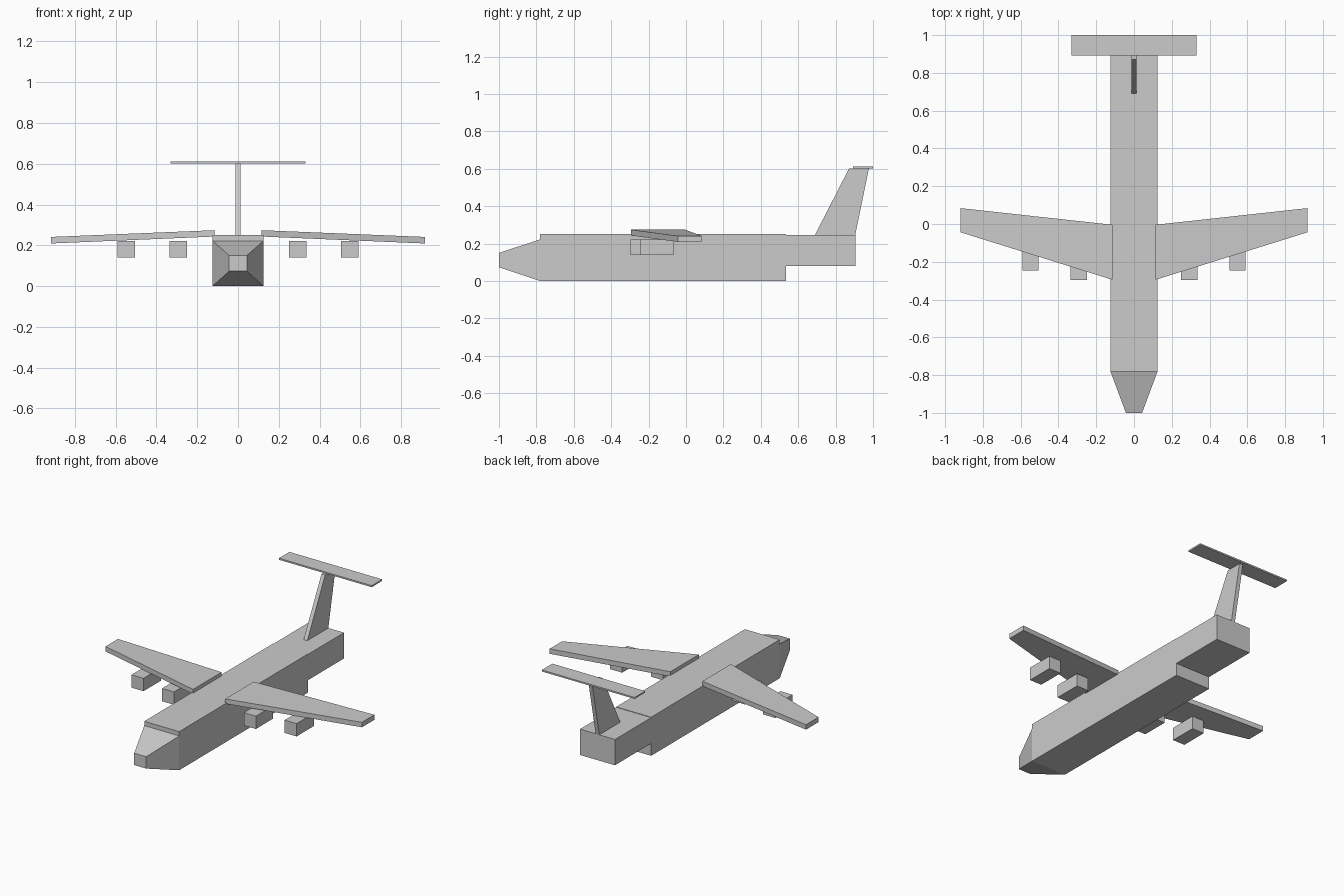
import bpy
import bmesh

cube = bpy.data.objects.get("Cube")
if cube:
    bpy.data.objects.remove(cube, do_unlink=True)

grey = bpy.data.materials.new("light_grey")
grey.use_nodes = True
colour = (0.6, 0.6, 0.6, 1)
grey.diffuse_color = colour
grey.node_tree.nodes["Principled BSDF"].inputs["Base Color"].default_value = colour


def loft(name, axis, start, end):
    """Solid between two rectangles; each is (position, a0, a1, b0, b1),
    where a and b are the two remaining axes in x, y, z order."""
    bm = bmesh.new()
    rings = []
    for pos, a0, a1, b0, b1 in (start, end):
        ring = []
        for a, b in ((a0, b0), (a1, b0), (a1, b1), (a0, b1)):
            co = [a, b]
            co.insert(axis, pos)
            ring.append(bm.verts.new(co))
        rings.append(ring)
    low, high = rings
    bm.faces.new(low)
    bm.faces.new(high)
    for i in range(4):
        j = (i + 1) % 4
        bm.faces.new((low[i], low[j], high[j], high[i]))
    bmesh.ops.recalc_face_normals(bm, faces=bm.faces)
    mesh = bpy.data.meshes.new(name)
    bm.to_mesh(mesh)
    bm.free()
    mesh.materials.append(grey)
    obj = bpy.data.objects.new(name, mesh)
    bpy.context.collection.objects.link(obj)
    return obj


def box(name, x0, x1, y0, y1, z0, z1):
    return loft(name, 2, (z0, x0, x1, y0, y1), (z1, x0, x1, y0, y1))


X, Y, Z = 0, 1, 2
W = 0.125  # fuselage half width

# Fuselage
box("fuselage", -W, W, -0.78, 0.535, 0, 0.25)
box("tail_section", -W, W, 0.535, 0.905, 0.08, 0.247)
loft("nose", Y, (-1, -0.043, 0.043, 0.073, 0.15), (-0.78, -W, W, 0, 0.222))

# Tail fin and tailplane
loft("tail_fin", Z, (0.247, -0.013, 0.013, 0.69, 0.905),
     (0.602, -0.013, 0.013, 0.872, 0.978))
box("tailplane", -0.332, 0.332, 0.893, 1, 0.601, 0.611)

# Wings and engines on both sides
for side, s in (("left", 1), ("right", -1)):
    loft(side + "_wing", X, (s * 0.115, -0.295, -0.004, 0.243, 0.274),
         (s * 0.918, -0.044, 0.084, 0.209, 0.241))
    for place, x, y in (("inner", 0.293, -0.297), ("outer", 0.548, -0.245)):
        box(f"{side}_{place}_engine", s * x - 0.043, s * x + 0.043,
            y, y + 0.177, 0.139, 0.222)
